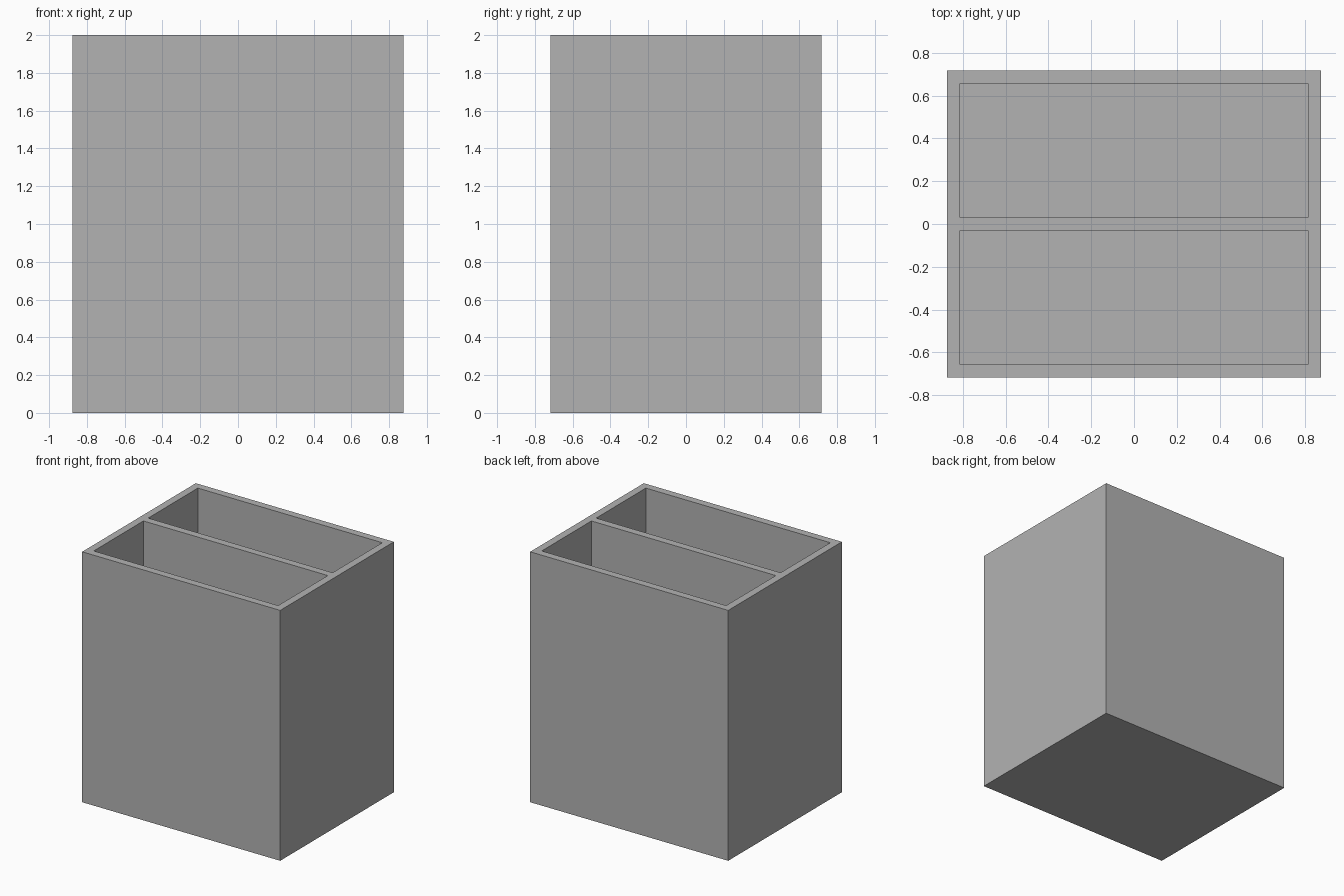
import bpy

if "Cube" in bpy.data.objects:
    bpy.data.objects.remove(bpy.data.objects["Cube"])

W, D, H = 1.75, 1.434, 2.0   # outer size
T = 0.06                     # wall, divider and floor thickness

grey = bpy.data.materials.new("plain_grey")
grey.diffuse_color = (0.45, 0.45, 0.45, 1)
grey.use_nodes = True
grey.node_tree.nodes["Principled BSDF"].inputs["Base Color"].default_value = grey.diffuse_color


def box(name, size, center):
    bpy.ops.mesh.primitive_cube_add(size=1, location=center)
    ob = bpy.context.object
    ob.name = name
    ob.scale = size
    bpy.ops.object.transform_apply(location=True, rotation=False, scale=True)
    ob.data.materials.append(grey)
    return ob


# Outer body
body = box("divided_container", (W, D, H), (0, 0, H / 2))

# Two open-topped compartments either side of the central divider
pocket_depth = (D - 3 * T) / 2
for side, label in ((-1, "front"), (1, "back")):
    cutter = box(label + "_compartment_cutter", (W - 2 * T, pocket_depth, H),
                 (0, side * (T + pocket_depth) / 2, T + H / 2))
    cutter.hide_render = True
    cutter.hide_set(True)
    cut = body.modifiers.new(label + "_compartment", 'BOOLEAN')
    cut.operation = 'DIFFERENCE'
    cut.solver = 'EXACT'
    cut.object = cutter
